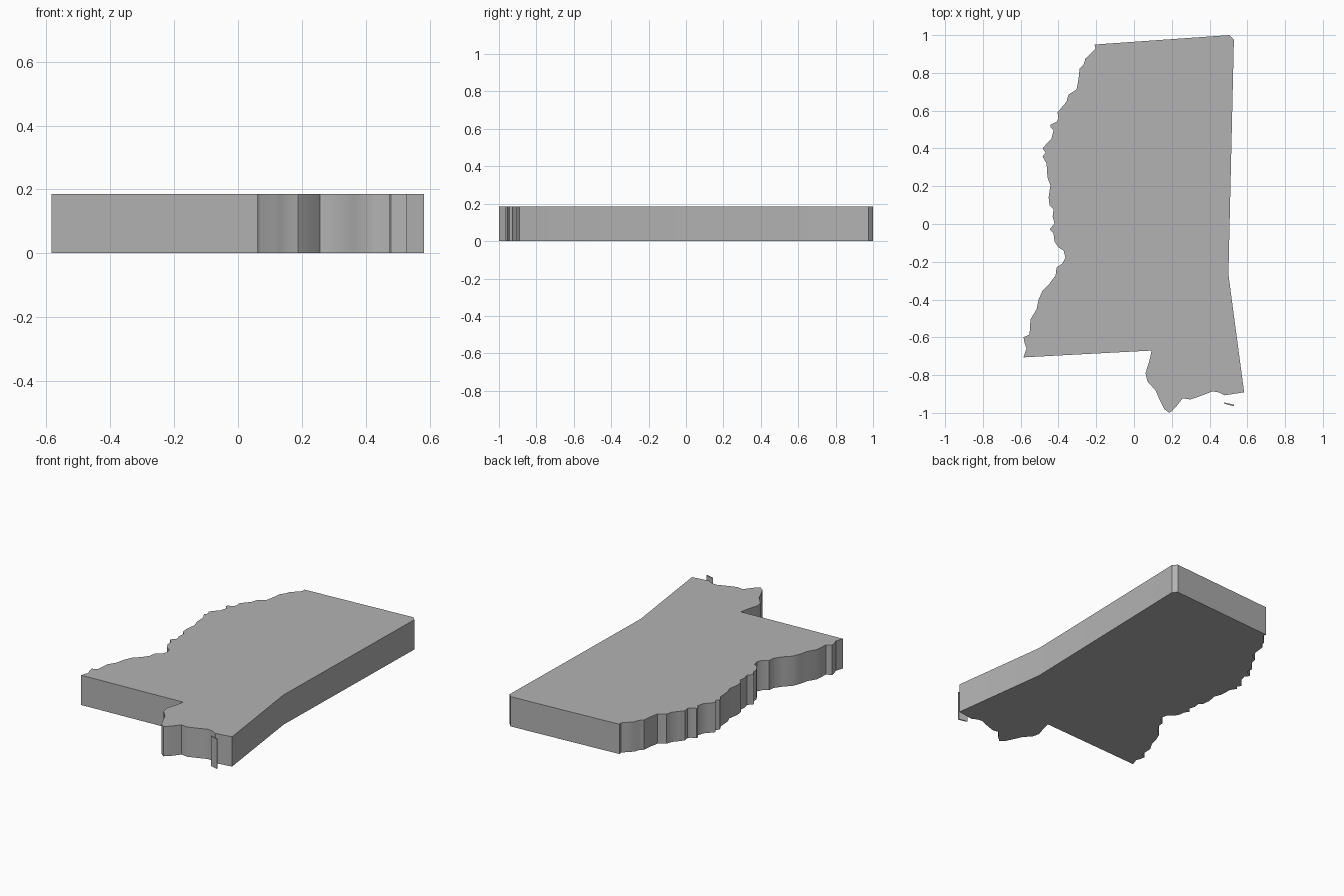
import bpy, bmesh, math

HEIGHT = 0.185

grey = bpy.data.materials.new("plain grey")
grey.diffuse_color = (0.45, 0.45, 0.45, 1)

# Wavy river bank, north to south
west_bank = [
    (-.209, .95), (-.204, .929), (-.23, .902), (-.257, .876), (-.267, .844),
    (-.288, .823), (-.294, .765), (-.304, .712), (-.347, .685), (-.357, .648),
    (-.384, .616), (-.405, .59), (-.4, .558), (-.41, .542), (-.442, .526),
    (-.442, .511), (-.426, .495), (-.437, .452), (-.458, .431), (-.484, .4),
    (-.468, .378), (-.484, .357), (-.463, .32), (-.458, .246), (-.442, .204),
    (-.447, .177), (-.452, .14), (-.447, .098), (-.426, .077), (-.431, .04),
    (-.421, .003), (-.447, -.029), (-.426, -.05), (-.421, -.093), (-.4, -.124),
    (-.373, -.14), (-.363, -.177), (-.378, -.209), (-.41, -.23), (-.415, -.272),
    (-.447, -.315), (-.484, -.352), (-.505, -.4), (-.516, -.452), (-.548, -.505),
    (-.553, -.585), (-.585, -.6), (-.579, -.632), (-.569, -.659), (-.585, -.706),
]
# Inner corner, panhandle and curved coast, west to east
coast = [
    (.093, -.67), (.082, -.722), (.061, -.79), (.071, -.833), (.114, -.881),
    (.13, -.918), (.161, -.981), (.188, -1.0), (.22, -.971), (.257, -.923),
    (.299, -.929), (.362, -.907), (.415, -.886), (.447, -.891), (.479, -.907),
]
# Straight state-line corners, south to north
east_edge = [(.583, -.891), (.5, -.267), (.529, .976), (.505, 1.0)]
# Thin sliver of land off the coast
island = [(.475, -.944), (.48, -.952), (.53, -.965), (.53, -.957)]


def slab(name, outline):
    """Extrude a closed plan outline up from the ground."""
    bm = bmesh.new()
    base = bm.faces.new([bm.verts.new((x, y, 0)) for x, y in outline])
    top = bmesh.ops.extrude_face_region(bm, geom=[base], use_keep_orig=True)["geom"]
    bmesh.ops.translate(bm, vec=(0, 0, HEIGHT),
                        verts=[g for g in top if isinstance(g, bmesh.types.BMVert)])
    bmesh.ops.recalc_face_normals(bm, faces=bm.faces)
    mesh = bpy.data.meshes.new(name)
    bm.to_mesh(mesh)
    bm.free()
    mesh.materials.append(grey)
    obj = bpy.data.objects.new(name, mesh)
    bpy.context.collection.objects.link(obj)
    bpy.ops.object.select_all(action='DESELECT')
    obj.select_set(True)
    bpy.context.view_layer.objects.active = obj
    bpy.ops.object.shade_smooth_by_angle(angle=math.radians(35))


slab("mainland", west_bank + coast + east_edge)
slab("offshore_island", island)
